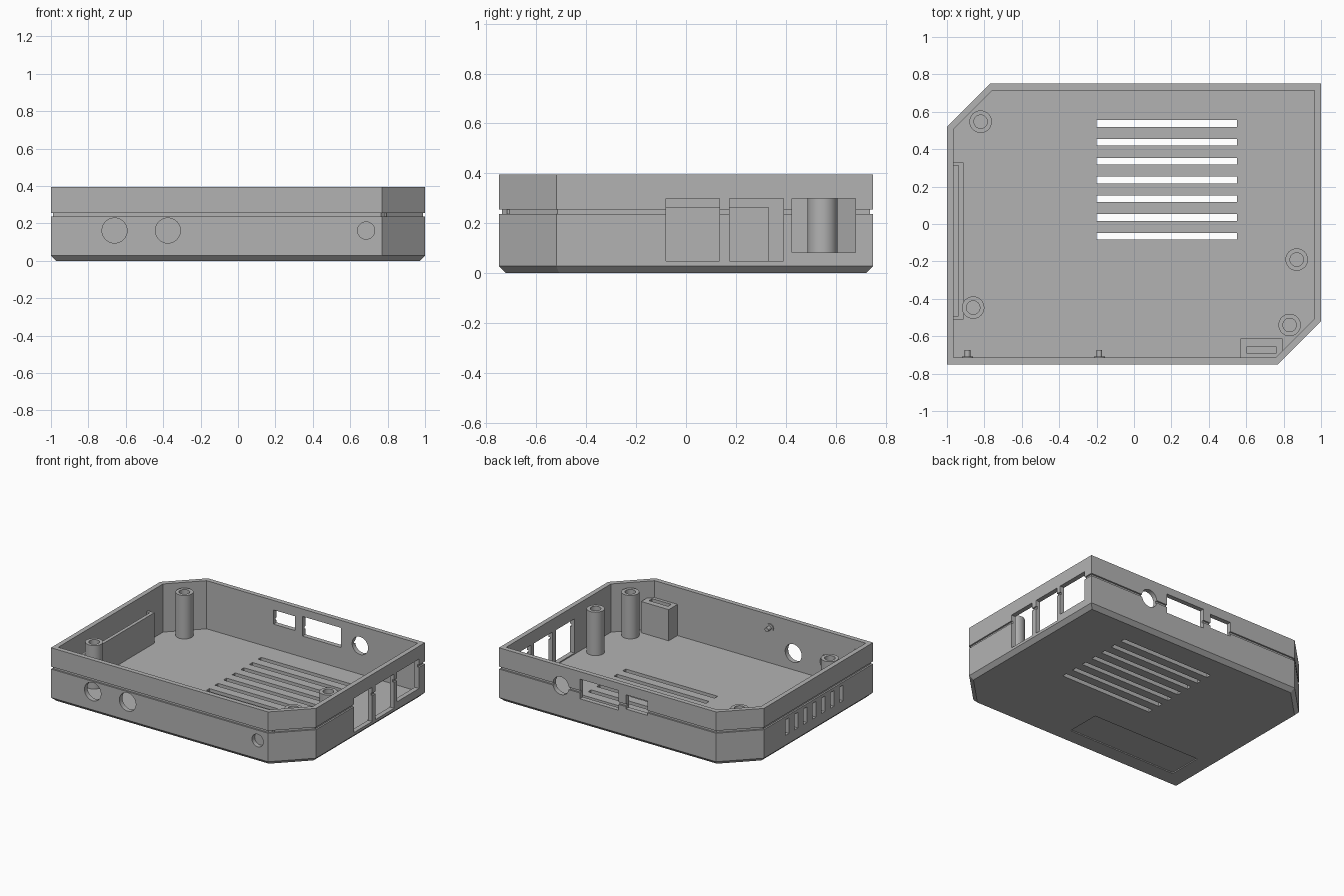
import bpy, bmesh, math
from mathutils import Vector, Matrix

if "Cube" in bpy.data.objects:
    bpy.data.objects.remove(bpy.data.objects["Cube"])

grey = bpy.data.materials.new("plain grey")
grey.diffuse_color = (0.45, 0.45, 0.45, 1)
grey.use_nodes = True
grey.node_tree.nodes["Principled BSDF"].inputs["Base Color"].default_value = grey.diffuse_color

FLOOR, TOP, WALL = 0.04, 0.395, 0.035
OUTLINE = [(-1, -0.75), (0.77, -0.75), (1, -0.52), (1, 0.75), (-0.77, 0.75), (-1, 0.52)]


def make(name, bm):
    bmesh.ops.recalc_face_normals(bm, faces=bm.faces)
    me = bpy.data.meshes.new(name)
    bm.to_mesh(me)
    bm.free()
    me.materials.append(grey)
    ob = bpy.data.objects.new(name, me)
    bpy.context.collection.objects.link(ob)
    return ob


def inset(d):
    """Outline moved inward by d."""
    pts = [Vector(p) for p in OUTLINE]
    res = []
    for i, p in enumerate(pts):
        a = (p - pts[i - 1]).normalized()
        b = (pts[(i + 1) % len(pts)] - p).normalized()
        na, nb = Vector((-a.y, a.x)), Vector((-b.y, b.x))
        res.append(p + (na + nb) * d / (1 + na.dot(nb)))
    return res


def box(bm, x0, x1, y0, y1, z0, z1):
    m = Matrix.Translation(((x0 + x1) / 2, (y0 + y1) / 2, (z0 + z1) / 2))
    m = m @ Matrix.Diagonal((x1 - x0, y1 - y0, z1 - z0, 1))
    bmesh.ops.create_cube(bm, size=1, matrix=m)


def rod(bm, r, length, loc, along_y=False, n=40):
    m = Matrix.Translation(loc)
    if along_y:
        m = m @ Matrix.Rotation(math.pi / 2, 4, 'X')
    bmesh.ops.create_cone(bm, cap_ends=True, segments=n, radius1=r, radius2=r,
                          depth=length, matrix=m)


def lathe(name, profile, matrix, n=32):
    """Closed ring profile of (radius, height) turned round its axis."""
    bm = bmesh.new()
    rings = [[bm.verts.new(matrix @ Vector((r * math.cos(2 * math.pi * k / n),
                                            r * math.sin(2 * math.pi * k / n), z)))
              for k in range(n)] for r, z in profile]
    for a, b in zip(rings, rings[1:]):
        for k in range(n):
            bm.faces.new((a[k], a[(k + 1) % n], b[(k + 1) % n], b[k]))
    bm.faces.new(rings[0])
    bm.faces.new(rings[-1])
    return make(name, bm)


# Tray: lofted rings with bottom bevel, outer groove and open top
bm = bmesh.new()
levels = [(0.028, 0), (0, 0.028), (0, 0.238), (0.012, 0.238), (0.012, 0.256),
          (0, 0.256), (0, TOP), (WALL, TOP), (WALL, FLOOR)]
rings = [[bm.verts.new((p.x, p.y, z)) for p in inset(d)] for d, z in levels]
for a, b in zip(rings, rings[1:]):
    for k in range(6):
        j = (k + 1) % 6
        bm.faces.new((a[k], a[j], b[j], b[k]))
bm.faces.new(rings[0])
bm.faces.new(rings[-1])
tray = make("tray", bm)

# Openings
cut = bmesh.new()
for i in range(7):                                    # floor vents
    y = 0.537 - i * 0.1005
    box(cut, -0.2, 0.55, y - 0.018, y + 0.018, -0.1, 0.1)
for i in range(7):                                    # left wall vents
    y = 0.25 - i * 0.105
    box(cut, -1.1, -0.955, y - 0.02, y + 0.02, 0.10, 0.215)
for y0, y1, z0 in ((-0.08, 0.135, 0.048), (0.175, 0.39, 0.048), (0.425, 0.68, 0.083)):
    box(cut, 0.93, 1.1, y0, y1, z0, 0.30)             # right wall ports
for x0, x1, z0, z1 in ((0.025, 0.34, 0.195, 0.34), (-0.21, -0.035, 0.22, 0.325)):
    box(cut, x0, x1, 0.68, 0.8, z0, z1)               # back wall ports
rod(cut, 0.065, 0.12, (0.495, 0.74, 0.25), True)
for x, r in ((-0.66, 0.067), (-0.375, 0.067), (0.685, 0.046)):
    rod(cut, r, 0.12, (x, -0.75, 0.162), True)        # front wall holes
box(cut, -0.85, 0.04, -0.61, -0.356, -0.05, 0.008)    # label recess underneath
cutter = make("cutter", cut)
cutter.hide_render = True
mod = tray.modifiers.new("openings", 'BOOLEAN')
mod.operation, mod.solver, mod.object = 'DIFFERENCE', 'EXACT', cutter
bpy.context.view_layer.objects.active = tray
tray.select_set(True)
bpy.ops.object.modifier_apply(modifier="openings")
bpy.data.objects.remove(cutter)

# Screw posts with blind holes
smooth = [tray]
for x, y in ((-0.82, 0.547), (-0.86, -0.447), (0.87, -0.19), (0.832, -0.54)):
    smooth.append(lathe("screw_post", [(0.06, FLOOR - 0.005), (0.06, 0.36), (0.036, 0.36),
                                       (0.036, 0.08)], Matrix.Translation((x, y, 0))))

# Small pegs on the inside of the front wall
for x in (-0.89, -0.185):
    m = Matrix.Translation((x, -0.718, 0.30)) @ Matrix.Rotation(-math.pi / 2, 4, 'X')
    smooth.append(lathe("wall_peg", [(0.03, 0), (0.03, 0.01), (0.015, 0.01),
                                     (0.015, 0.045)], m, 20))

# Shield behind the left vents
bm = bmesh.new()
box(bm, -0.937, -0.912, -0.51, 0.33, FLOOR - 0.005, 0.265)
for y in (-0.51, 0.312):
    box(bm, -0.97, -0.937, y, y + 0.018, FLOOR - 0.005, 0.265)
make("vent_shield", bm)

# Holder block with a slot, behind the small front hole
bm = bmesh.new()
x0, x1, y0, y1, z1 = 0.57, 0.795, -0.718, -0.613, 0.27
a, b, c, d = 0.605, 0.76, -0.692, -0.655
box(bm, x0, x1, y0, c, FLOOR - 0.005, z1)
box(bm, x0, x1, d, y1, FLOOR - 0.005, z1)
box(bm, x0, a, c, d, FLOOR - 0.005, z1)
box(bm, b, x1, c, d, FLOOR - 0.005, z1)
make("holder_block", bm)

bpy.ops.object.select_all(action='DESELECT')
for ob in smooth:
    ob.select_set(True)
bpy.context.view_layer.objects.active = tray
bpy.ops.object.shade_smooth_by_angle(angle=math.radians(30))
